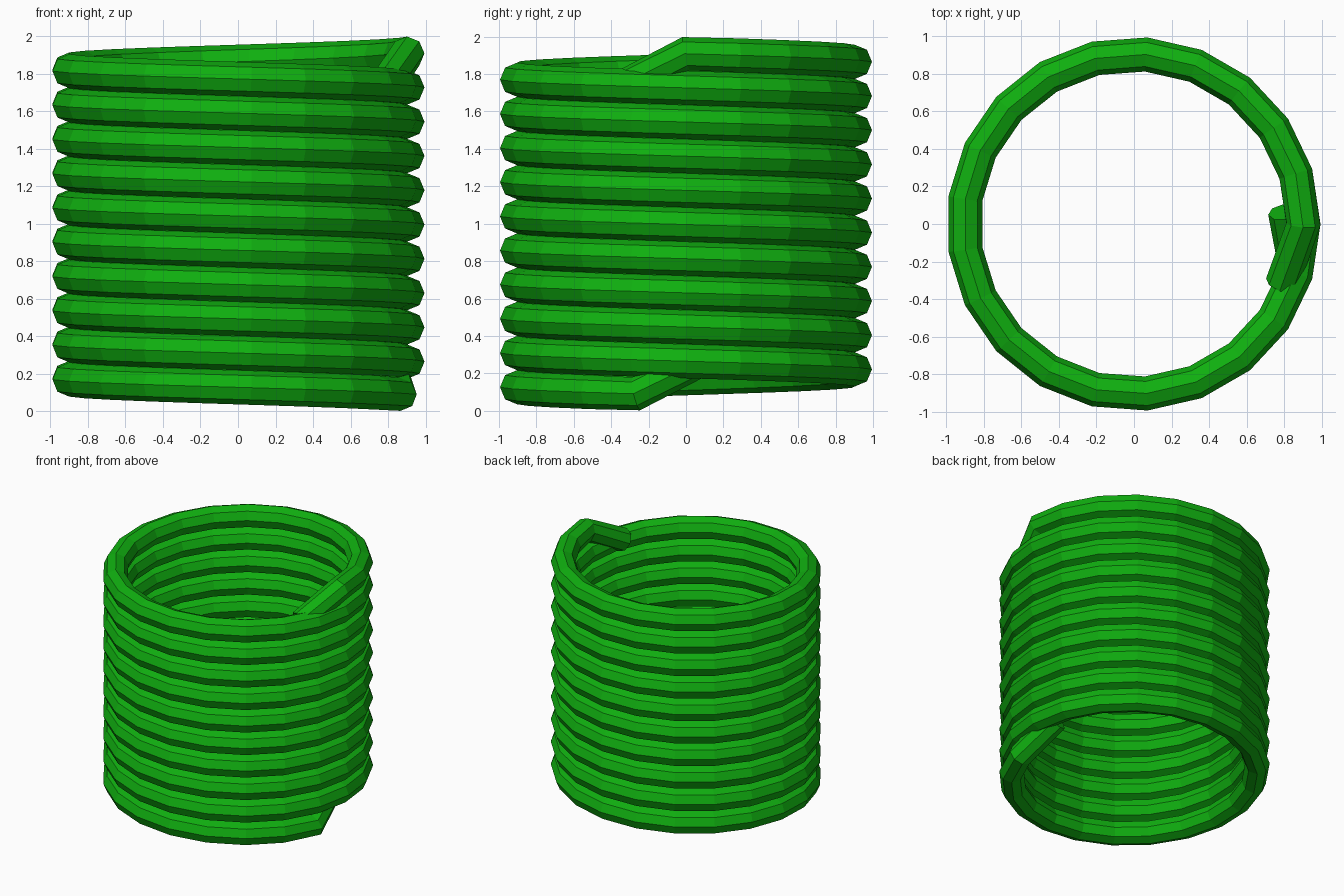
import bpy
from math import cos, sin, tau

if "Cube" in bpy.data.objects:
    bpy.data.objects.remove(bpy.data.objects["Cube"])

SIDES, STEPS = 21, 209          # segments per turn, total segments
R, TUBE = 0.906, 0.091          # coil radius, wire radius
Z0, Z1 = 0.091, 1.909           # wire centre heights at both ends

# wire path: inward tail, clockwise rising coil, inward tail
path = [(0.805, 0.065, 0.265)]
for i in range(STEPS + 1):
    a = -tau * (i + 1) / SIDES
    path.append((R * cos(a) - 0.003, R * sin(a), Z0 + (Z1 - Z0) * i / STEPS))
path.append((0.79, -0.32, 1.74))

curve = bpy.data.curves.new("coil_spring", 'CURVE')
curve.dimensions = '3D'
curve.twist_mode = 'Z_UP'
curve.bevel_depth = TUBE
curve.bevel_resolution = 2
curve.use_fill_caps = True
spline = curve.splines.new('POLY')
spline.points.add(len(path) - 1)
for point, co in zip(spline.points, path):
    point.co = (*co, 1)
spline.use_smooth = False

# green wire
green = bpy.data.materials.new("green")
green.diffuse_color = (0.005, 0.43, 0.005, 1)
green.use_nodes = True
green.node_tree.nodes["Principled BSDF"].inputs["Base Color"].default_value = green.diffuse_color
curve.materials.append(green)

coil = bpy.data.objects.new("coil_spring", curve)
bpy.context.collection.objects.link(coil)

# turn the curve into a flat-shaded mesh
bpy.context.view_layer.objects.active = coil
coil.select_set(True)
bpy.ops.object.convert(target='MESH')
bpy.ops.object.shade_flat()
